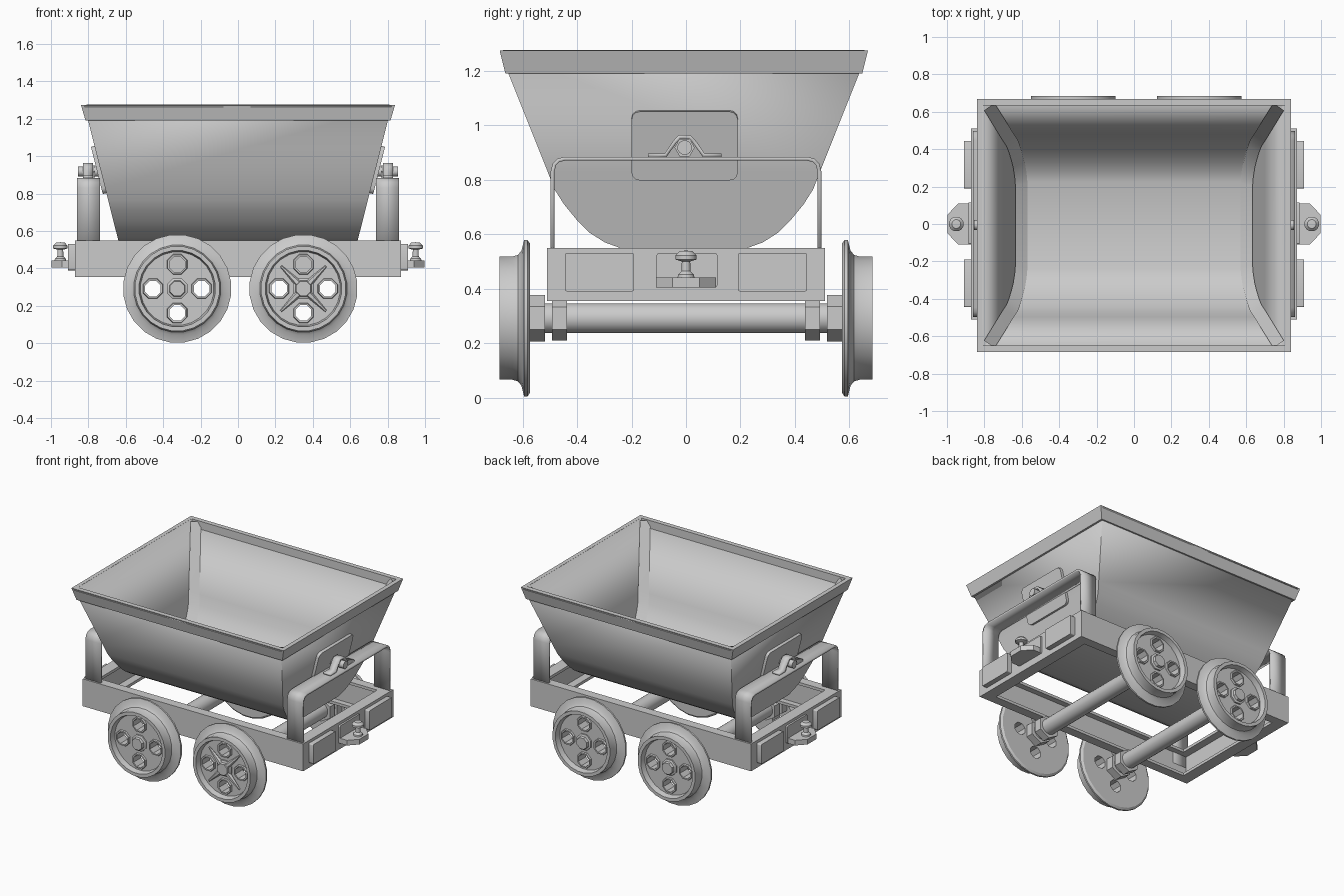
import bpy, bmesh, math
from mathutils import Matrix, Vector

if "Cube" in bpy.data.objects:
    bpy.data.objects.remove(bpy.data.objects["Cube"])

def finish(name, bm, mat=None, smooth=True):
    bmesh.ops.remove_doubles(bm, verts=bm.verts, dist=1e-5)
    bmesh.ops.recalc_face_normals(bm, faces=bm.faces)
    if mat:
        bm.transform(mat)
    me = bpy.data.meshes.new(name)
    bm.to_mesh(me)
    bm.free()
    ob = bpy.data.objects.new(name, me)
    bpy.context.collection.objects.link(ob)
    bpy.ops.object.select_all(action='DESELECT')
    ob.select_set(True)
    bpy.context.view_layer.objects.active = ob
    if smooth:
        bpy.ops.object.shade_smooth_by_angle(angle=math.radians(32))
    return ob

def loft(bm, rings, close_rings=False):
    vs = [[bm.verts.new(p) for p in r] for r in rings]
    n = len(vs[0])
    for i in range(len(vs) if close_rings else len(vs) - 1):
        a, b = vs[i], vs[(i + 1) % len(vs)]
        for j in range(n):
            bm.faces.new((a[j], a[(j + 1) % n], b[(j + 1) % n], b[j]))
    return vs

def lathe(name, prof, seg, mat=None, ring=False):
    bm = bmesh.new()
    angs = [2 * math.pi * (k + .5) / seg for k in range(seg)]
    loft(bm, [[(r * math.cos(a), r * math.sin(a), z) for a in angs] for r, z in prof], ring)
    bmesh.ops.dissolve_degenerate(bm, edges=bm.edges, dist=1e-6)
    return finish(name, bm, mat)

def box(name, x, y, z, bevel=0, mat=None):
    bm = bmesh.new()
    bmesh.ops.create_cube(bm, size=1)
    for v in bm.verts:
        for i, (lo, hi) in enumerate((x, y, z)):
            v.co[i] = lo if v.co[i] < 0 else hi
    if bevel:  # round the corners seen from the end
        es = [e for e in bm.edges if abs(e.verts[0].co.x - e.verts[1].co.x) > 1e-4]
        bmesh.ops.bevel(bm, geom=es, offset=bevel, segments=3, profile=.5, affect='EDGES')
    return finish(name, bm, mat)

def prism(name, pts, z0, z1):
    bm = bmesh.new()
    a, b = loft(bm, [[(x, y, z) for x, y in pts] for z in (z0, z1)])
    bm.faces.new(a)
    bm.faces.new(b)
    return finish(name, bm)

def strip(name, path, x0, x1, thick):
    bm = bmesh.new()
    vs = [[bm.verts.new((x, y, z)) for x in (x0, x1)] for y, z in path]
    for a, b in zip(vs, vs[1:]):
        bm.faces.new((a[0], a[1], b[1], b[0]))
    ob = finish(name, bm)
    m = ob.modifiers.new("thickness", 'SOLIDIFY')
    m.thickness, m.offset = thick, 0
    return ob

def span(s, a, b):
    return (min(s * a, s * b), max(s * a, s * b))

# Tub: trapezoid-ended trough
OY, SLOPE = -.008, .252
half = [(.675, 1.268), (.50, .83), (.475, .765), (.44, .71), (.395, .655),
        (.345, .605), (.29, .57), (.235, .55)]
prof = half + [(-y, z) for y, z in reversed(half)]
endx = lambda z: .64 + (z - .55) * SLOPE
bm = bmesh.new()
rows = [[bm.verts.new((s * endx(z), y + OY, z)) for y, z in prof] for s in (-1, 1)]
for j in range(len(prof) - 1):
    bm.faces.new((rows[0][j], rows[0][j + 1], rows[1][j + 1], rows[1][j]))
for r in rows:
    bm.faces.new(r)
bmesh.ops.recalc_face_normals(bm, faces=bm.faces)
tub = finish("tub", bm)
low = min(tub.data.polygons, key=lambda p: p.center.z)
if low.normal.z > 0:
    tub.data.flip_normals()
m = tub.modifiers.new("thickness", 'SOLIDIFY')
m.thickness, m.offset = .018, -1

# Corner strips inside the tub
for s in (-1, 1):
    bm = bmesh.new()
    last = None
    for y, z in prof:
        d = (Vector((0, 1.1)) - Vector((y, z))).normalized()
        if z > 1.2:
            d = Vector((-math.copysign(1, y), 0))
        pts = []
        for k, inset in ((.06, .02), (.02, .075)):
            q = Vector((y, z)) + d * k
            pts.append(bm.verts.new((s * (endx(q.y) - inset), q.x + OY, q.y)))
        if last:
            bm.faces.new((last[0], last[1], pts[1], pts[0]))
        last = pts
    finish("tub_corner_strip", bm)

# Rim band round the top
bm = bmesh.new()
loft(bm, [[(sx * x, sy * y + OY, z) for sx, sy in ((-1, -1), (1, -1), (1, 1), (-1, 1))]
          for x, y, z in ((.815, .655, 1.19), (.84, .676, 1.275), (.812, .642, 1.275), (.798, .64, 1.19))], True)
finish("tub_rim", bm)

# Frame of channel beams
for s in (-1, 1):
    box("side_beam_web", (-.87, .87), span(s, .485, .51), (.355, .55))
    box("end_beam_web", span(s, .845, .872), (-.51, .51), (.355, .55))
    for z in (.355, .53):
        box("side_beam_flange", (-.86, .86), span(s, .445, .49), (z, z + .02))
        box("end_beam_flange", span(s, .79, .85), (-.5, .5), (z, z + .02))

# End fittings: strap, bearing, trunnion, buffers, coupler
for s in (-1, 1):
    arch = [(.49, .45), (.49, .83), (.483, .856), (.468, .871), (.445, .877)]
    strip("tub_support_strap", arch + [(-y, z) for y, z in reversed(arch)], *span(s, .737, .86), .014)
    hat = [(.13, .89), (.065, .89), (.03, .94), (.014, .957)]
    strip("pivot_bracket", hat + [(-y - .01, z) for y, z in reversed(hat)], *span(s, .775, .83), .014)
    tilt = Matrix.Translation((s * .737, -.005, .928)) @ Matrix.Rotation(s * math.atan(SLOPE), 4, 'Y')
    box("pivot_pad", span(s, -.01, .018), (-.195, .195), (-.13, .13), .03, tilt)
    ax = Matrix.Translation((0, -.005, .918)) @ Matrix.Rotation(s * math.pi / 2, 4, 'Y')
    lathe("pivot_pin", [(0, .73), (.027, .73), (.027, .855), (0, .855)], 12, ax)
    lathe("pivot_nut", [(0, .765), (.037, .765), (.037, .79), (0, .79)], 6, ax)
    for t in (-1, 1):
        box("buffer_plate", span(s, .865, .908), span(t, .19, .445), (.39, .53), .008)
    box("coupler_back", span(s, .865, .885), (-.108, .115), (.405, .53), .008)
    prism("coupler_plate", [(s * x, y) for x, y in ((.87, -.11), (.94, -.11), (.997, -.05),
                            (.997, .05), (.94, .11), (.87, .11))], .405, .442)
    lathe("coupler_pin", [(0, .44), (.032, .44), (.03, .452), (.017, .465), (.016, .5), (.04, .507),
                          (.04, .522), (.024, .538), (0, .54)], 12, Matrix.Translation((s * .95, 0, 0)))

# Wheel sets
WHEEL = [(0, 0), (.275, 0), (.29, .01), (.29, .022), (.25, .032), (.234, .045), (.228, .065),
         (.228, .113), (.205, .113), (.197, .075), (0, .075)]
holes = [(.13, 0), (-.13, 0), (0, .13), (0, -.13)]
for cx in (-.325, .35):
    along = Matrix.Translation((cx, 0, .292)) @ Matrix.Rotation(-math.pi / 2, 4, 'X')
    lathe("axle", [(0, -.58), (.055, -.58), (.055, .58), (0, .58)], 20, along)
    for s in (-1, 1):
        M = Matrix.Translation((cx, s * .572, .292)) @ Matrix.Rotation(-s * math.pi / 2, 4, 'X')
        wheel = lathe("wheel", WHEEL, 24, M)
        # cut the four openings
        bm = bmesh.new()
        for hx, hy in holes:
            bmesh.ops.create_cone(bm, cap_ends=True, segments=8, radius1=.045, radius2=.045, depth=.4,
                                  matrix=Matrix.Translation((hx, hy, 0)) @ Matrix.Rotation(math.pi / 8, 4, 'Z'))
        cutter = finish("hole_cutter", bm, M, False)
        cutter.hide_render = True
        bo = wheel.modifiers.new("openings", 'BOOLEAN')
        bo.object, bo.operation, bo.solver = cutter, 'DIFFERENCE', 'EXACT'
        bpy.context.view_layer.objects.active = wheel
        bpy.ops.object.modifier_apply(modifier=bo.name)
        bpy.data.objects.remove(cutter)
        for hx, hy in holes:
            lathe("opening_lip", [(.045, .07), (.06, .07), (.055, .086), (.045, .086)], 8,
                  M @ Matrix.Translation((hx, hy, 0)), True)
        lathe("hub_cap", [(0, .07), (.06, .07), (.06, .085), (.046, .09), (.042, .108), (0, .108)], 8, M)
        # bearing block and inner hub on the axle
        lathe("inner_hub", [(0, -.055), (.085, -.055), (.085, .005), (0, .005)], 6, M)
        lathe("axle_block", [(0, -.135), (.082, -.135), (.082, -.08), (0, -.08)], 6, M)
        # spikes on one wheel only
        if s < 0 and cx > 0:
            for k in range(4):
                bm = bmesh.new()
                bmesh.ops.create_cone(bm, cap_ends=True, segments=6, radius1=.02, radius2=.006, depth=.13)
                R = Matrix.Rotation(math.pi / 4 + k * math.pi / 2, 4, 'Z')
                finish("wheel_spoke", bm, M @ R @ Matrix.Translation((.105, 0, .082))
                       @ Matrix.Rotation(math.pi / 2, 4, 'Y'))
